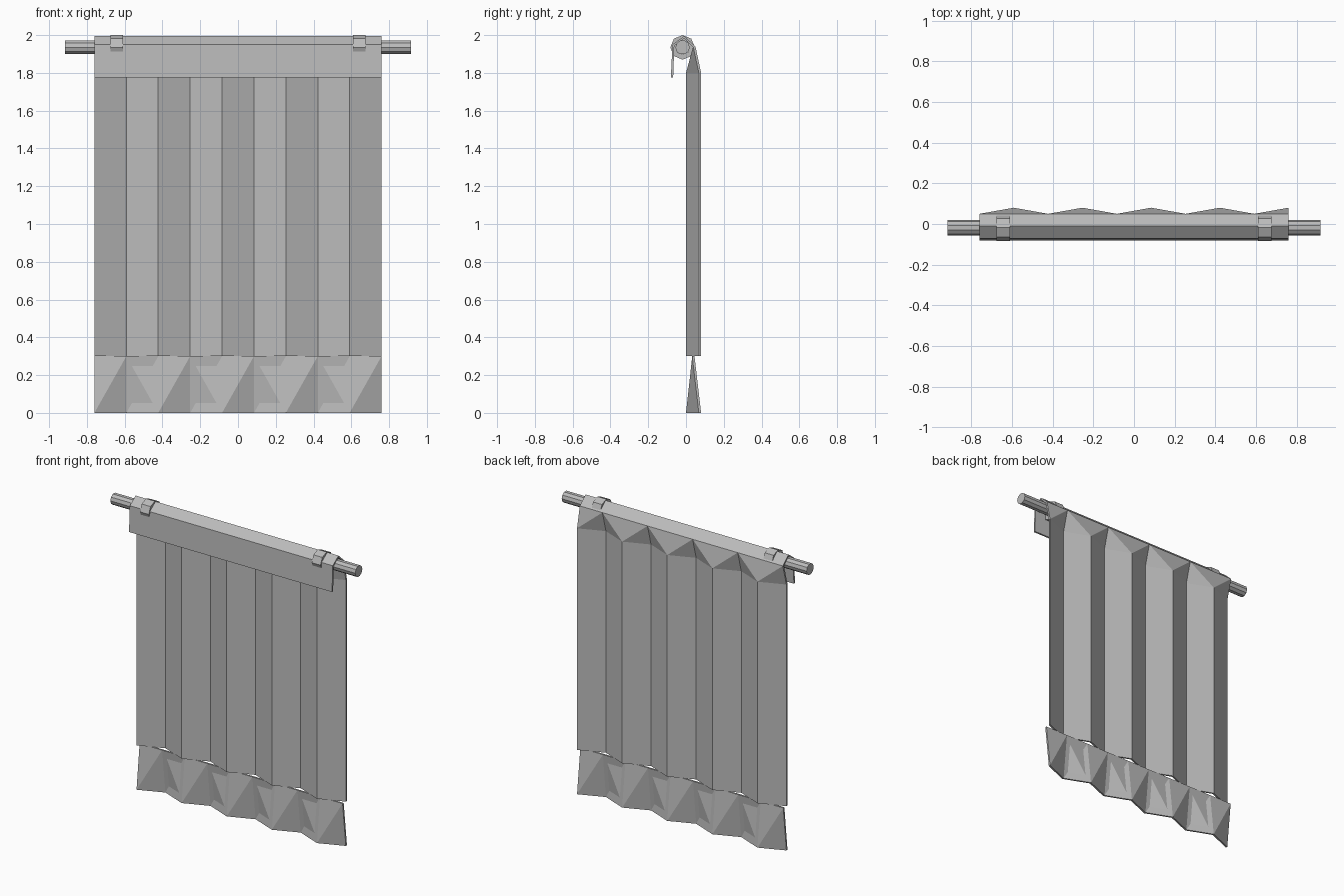
import bpy
import bmesh
import math

if "Cube" in bpy.data.objects:
    bpy.data.objects.remove(bpy.data.objects["Cube"], do_unlink=True)

GREY = (0.5, 0.5, 0.5, 1)
cloth = bpy.data.materials.new("plain grey")
cloth.use_nodes = True
cloth.diffuse_color = GREY
cloth.node_tree.nodes["Principled BSDF"].inputs["Base Color"].default_value = GREY

HALF_WIDTH = 0.76
FOLDS = 9
THICK = 0.012
ROD_Y, ROD_Z = -0.018, 1.935


def finish(name, bm):
    bmesh.ops.recalc_face_normals(bm, faces=bm.faces)
    mesh = bpy.data.meshes.new(name)
    bm.to_mesh(mesh)
    bm.free()
    mesh.materials.append(cloth)
    obj = bpy.data.objects.new(name, mesh)
    bpy.context.collection.objects.link(obj)
    return obj


def pleated(i):
    return 0.068 * (i % 2)


def straight(y):
    return lambda i: y


def rising(i):
    return True


def front_fold(i):
    return i % 2 == 0


def back_fold(i):
    return i % 2 == 1


def sheet(name, low, z_low, high, z_high, front_rule=None, back_rule=None):
    """Closed cloth strip; the rules say which cells have a rising diagonal."""
    bm = bmesh.new()

    def row(y_of, z, offset):
        return [bm.verts.new((-HALF_WIDTH + 2 * HALF_WIDTH * i / FOLDS, y_of(i) + offset, z))
                for i in range(FOLDS + 1)]

    front = row(low, z_low, 0), row(high, z_high, 0)
    back = row(low, z_low, THICK), row(high, z_high, THICK)
    for (lower, upper), rule in ((front, front_rule), (back, back_rule)):
        for i in range(FOLDS):
            a, b, c, d = lower[i], lower[i + 1], upper[i + 1], upper[i]
            if rule is None:
                bm.faces.new((a, b, c, d))
            elif rule(i):
                bm.faces.new((a, b, c))
                bm.faces.new((a, c, d))
            else:
                bm.faces.new((a, b, d))
                bm.faces.new((b, c, d))
    # Close the rims and the side ends
    for k in (0, 1):
        for i in range(FOLDS):
            bm.faces.new((front[k][i], front[k][i + 1], back[k][i + 1], back[k][i]))
    for i in (0, FOLDS):
        bm.faces.new((front[0][i], front[1][i], back[1][i], back[0][i]))
    return finish(name, bm)


def extrude_x(name, profile, half, centre=0):
    bm = bmesh.new()
    ends = [[bm.verts.new((centre + s * half, y, z)) for y, z in profile] for s in (-1, 1)]
    n = len(profile)
    for i in range(n):
        j = (i + 1) % n
        bm.faces.new((ends[0][i], ends[0][j], ends[1][j], ends[1][i]))
    for end in ends:
        bm.faces.new(end)
    return finish(name, bm)


def circle(radius, sides):
    return [(ROD_Y + radius * math.cos(math.tau * k / sides),
             ROD_Z + radius * math.sin(math.tau * k / sides)) for k in range(sides)]


def ring(name, outer, inner, sides, half, centre):
    bm = bmesh.new()
    loops = [[bm.verts.new((centre + s * half, y, z)) for y, z in circle(r, sides)]
             for s, r in ((-1, outer), (1, outer), (1, inner), (-1, inner))]
    for a, b in zip(loops, loops[1:] + loops[:1]):
        for i in range(sides):
            j = (i + 1) % sides
            bm.faces.new((a[i], a[j], b[j], b[i]))
    return finish(name, bm)


# Hanging cloth: main pleats, gathered header and flared hem
sheet("curtain_pleats", pleated, 0.3, pleated, 1.8)
sheet("curtain_header", pleated, 1.8, straight(0.038), 1.94, front_fold, back_fold)
sheet("curtain_hem", pleated, 0, straight(0.033), 0.3, rising, lambda i: False)

# Sleeve folded over the rod with a front flap
extrude_x("rod_sleeve", [(0.05, 1.94), (-0.01, 1.995), (-0.072, 1.95), (-0.08, 1.775),
                         (-0.068, 1.775), (-0.062, 1.943), (-0.01, 1.982), (0.038, 1.935)],
          HALF_WIDTH)

# Rod and its two rings
extrude_x("curtain_rod", circle(0.038, 10), 0.917)
for side, label in ((1, "left"), (-1, "right")):
    ring(label + "_ring", 0.065, 0.038, 8, 0.033, side * 0.643)
